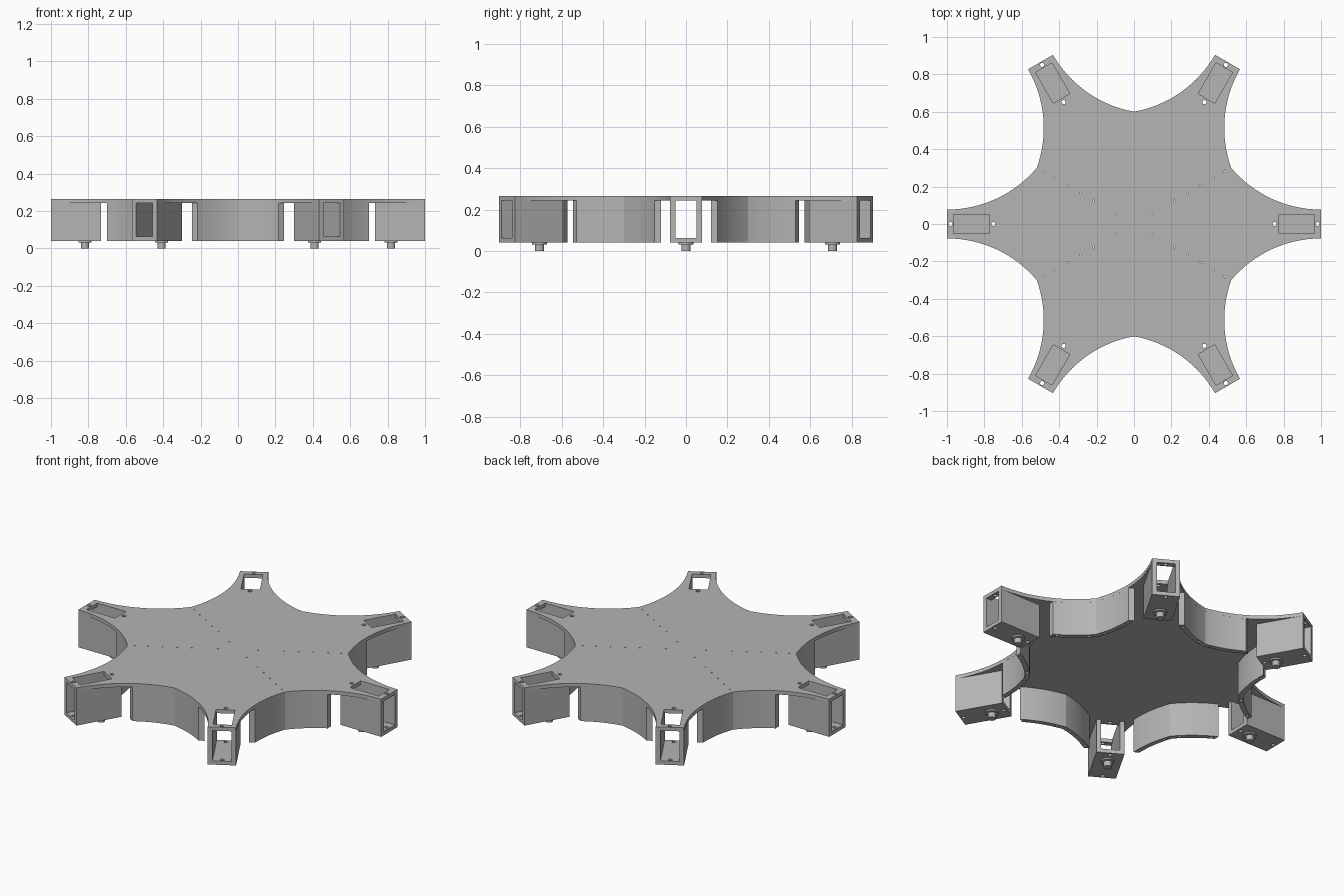
import bpy, bmesh
from math import sin, cos, atan2, sqrt, pi, radians

cube = bpy.data.objects.get("Cube")
if cube:
    bpy.data.objects.remove(cube, do_unlink=True)

# One flat grey for everything
grey = bpy.data.materials.new("plain grey")
grey.use_nodes = True
colour = (0.46, 0.46, 0.46, 1)
grey.diffuse_color = colour
grey.node_tree.nodes["Principled BSDF"].inputs["Base Color"].default_value = colour

# Main dimensions
ARM_HALF = 0.077        # half width of an arm end
INNER_HALF = 0.051      # half width of the tunnel in the arm
RADIUS = 0.628          # scallop between two arms
WALL = 0.028
BOTTOM, PLATE_Z, TOP = 0.04, 0.243, 0.265
CENTRE = (1.0, ARM_HALF + RADIUS)


def turn(points, angle):
    c, s = cos(angle), sin(angle)
    return [(x * c - y * s, x * s + y * c) for x, y in points]


def mirror(points):
    """Reflect across the line halfway between two arms."""
    c, s = cos(pi / 3), sin(pi / 3)
    return [(x * c + y * s, x * s - y * c) for x, y in points]


def rect(x0, x1, y0, y1):
    return [(x0, y0), (x1, y0), (x1, y1), (x0, y1)]


def circle(x, y, r, n=24):
    return [(x + r * cos(2 * pi * i / n), y + r * sin(2 * pi * i / n)) for i in range(n)]


def scallop(r, x_end, n=16):
    """Arc from x_end on the arm's flank to the line halfway to the next arm."""
    cx, cy = CENTRE
    d = cx * cos(pi / 6) + cy * sin(pi / 6)
    t = d - sqrt(d * d - cx * cx - cy * cy + r * r)
    a0 = atan2(1 - x_end, sqrt(r * r - (1 - x_end) ** 2))
    a1 = atan2(cx - t * cos(pi / 6), cy - t * sin(pi / 6))
    steps = [a0 + (a1 - a0) * i / n for i in range(n + 1)]
    return [(cx - r * sin(a), cy - r * cos(a)) for a in steps]


def both_sides(half):
    return half + mirror(half)[::-1][1:]


def slab(name, loops, z0, z1):
    """Filled flat outline with holes, extruded from z0 to z1."""
    curve = bpy.data.curves.new(name, "CURVE")
    curve.dimensions = "2D"
    curve.fill_mode = "BOTH"
    curve.extrude = (z1 - z0) / 2
    for loop in loops:
        spline = curve.splines.new("POLY")
        spline.points.add(len(loop) - 1)
        for point, (x, y) in zip(spline.points, loop):
            point.co = (x, y, 0, 1)
        spline.use_cyclic_u = True
    temp = bpy.data.objects.new(name + " outline", curve)
    bpy.context.scene.collection.objects.link(temp)
    deps = bpy.context.evaluated_depsgraph_get()
    mesh = bpy.data.meshes.new_from_object(temp.evaluated_get(deps))
    bpy.data.objects.remove(temp, do_unlink=True)
    bm = bmesh.new()
    bm.from_mesh(mesh)
    bmesh.ops.remove_doubles(bm, verts=bm.verts, dist=0.00001)
    bmesh.ops.recalc_face_normals(bm, faces=bm.faces)
    bmesh.ops.translate(bm, verts=bm.verts, vec=(0, 0, (z0 + z1) / 2))
    bm.to_mesh(mesh)
    bm.free()
    mesh.name = name
    mesh.materials.clear()
    mesh.materials.append(grey)
    mesh.shade_smooth()
    mesh.set_sharp_from_angle(angle=radians(16))
    obj = bpy.data.objects.new(name, mesh)
    bpy.context.scene.collection.objects.link(obj)
    return obj


# Shapes shared by the six arms, drawn for the arm along +x
arm_angles = [i * pi / 3 for i in range(6)]
screw_holes = [circle(0.752, 0, 0.011), circle(0.982, 0, 0.011)]
window = rect(0.775, 0.965, -INNER_HALF, INNER_HALF)
edge = both_sides(scallop(RADIUS, 1.0))

# Top plate with windows, screw holes and rows of small pilot holes
outline = [p for a in arm_angles for p in turn(edge, a)]
plate_loops = [outline]
for a in arm_angles:
    plate_loops += [turn(loop, a) for loop in [window] + screw_holes]
for a in (30, 150, 210, 330):
    for r in (0.11, 0.25, 0.33, 0.41, 0.49, 0.56):
        plate_loops.append(turn(circle(r, 0, 0.004, 8), radians(a)))
slab("top_plate", plate_loops, PLATE_Z, TOP)

# Curved skirt walls between the arms, with screw holes in the lower edge
skirt = both_sides(scallop(RADIUS, 0.7)) + both_sides(scallop(RADIUS + WALL, 0.7))[::-1]
middle = scallop(RADIUS + WALL / 2, 0.7)
skirt_holes = []
for i in (2, 13):
    hole = circle(*middle[i], 0.008, 12)
    skirt_holes += [hole, mirror(hole)]

for i, a in enumerate(arm_angles, 1):
    slab(f"skirt_wall_{i}", [turn(l, a) for l in [skirt] + skirt_holes], BOTTOM, PLATE_Z)

    # Boxed arm end: two side walls and a floor
    for side, y0, y1 in (("left", INNER_HALF, ARM_HALF), ("right", -ARM_HALF, -INNER_HALF)):
        slab(f"arm_{side}_wall_{i}", [turn(rect(0.732, 1, y0, y1), a)], BOTTOM, PLATE_Z)
    floor = [rect(0.732, 1, -INNER_HALF, INNER_HALF)] + screw_holes
    slab(f"arm_floor_{i}", [turn(l, a) for l in floor], BOTTOM, 0.063)

    # Pivot pin under the arm
    slab(f"pivot_collar_{i}", [turn(circle(0.818, 0, 0.036), a)], 0.031, BOTTOM)
    slab(f"pivot_pin_{i}", [turn(circle(0.818, 0, 0.022), a)], 0, 0.031)
